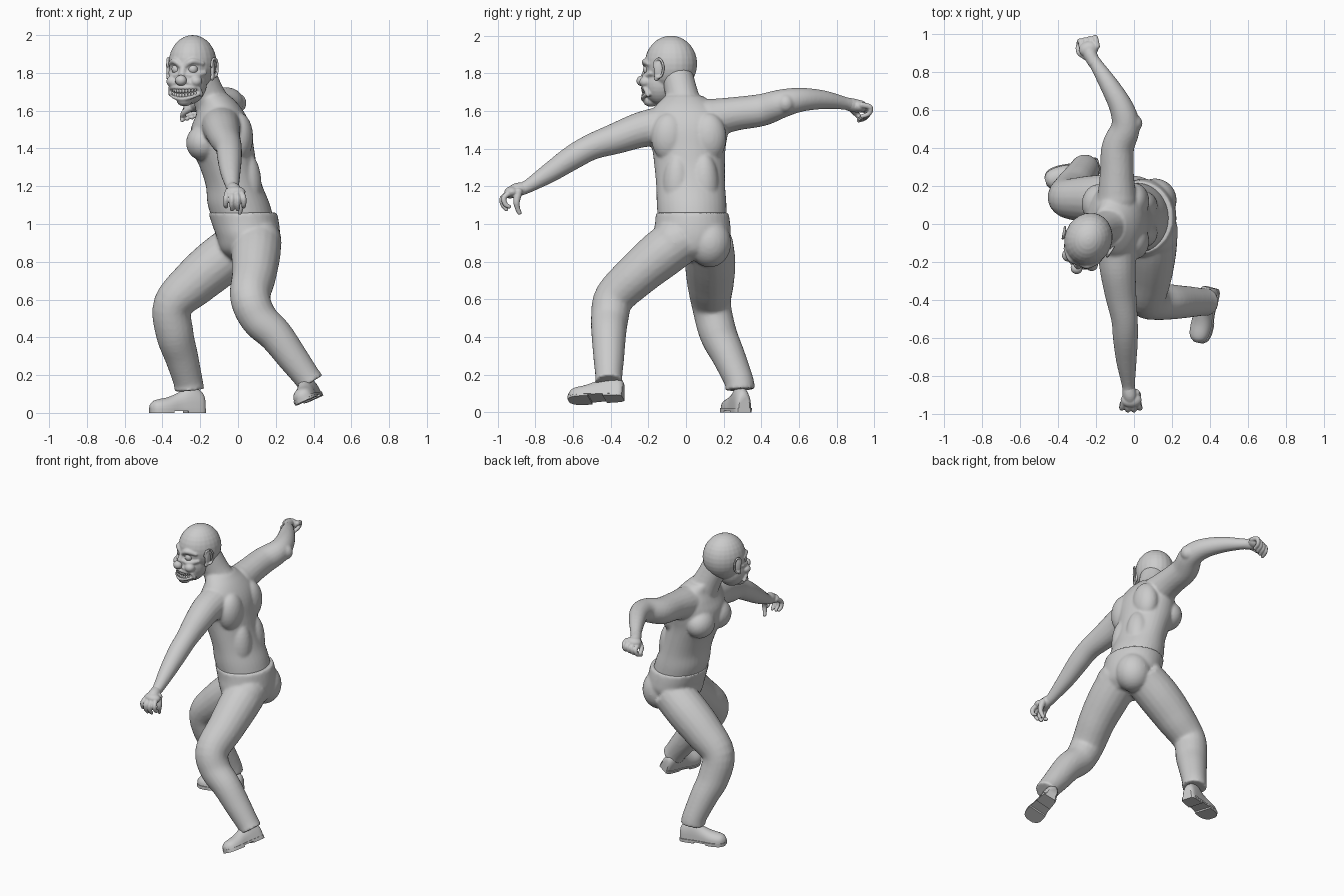
import bpy, bmesh
from math import sin, cos, pi, radians
from mathutils import Vector, Matrix

if "Cube" in bpy.data.objects:
    bpy.data.objects.remove(bpy.data.objects["Cube"])


def loft(bm, rings):
    """Skin a list of point rings and cap both ends."""
    vs = [[bm.verts.new(p) for p in ring] for ring in rings]
    n = len(vs[0])
    faces = [bm.faces.new((a[i], a[(i + 1) % n], b[(i + 1) % n], b[i]))
             for a, b in zip(vs, vs[1:]) for i in range(n)]
    faces += [bm.faces.new(vs[0][::-1]), bm.faces.new(vs[-1])]
    bmesh.ops.recalc_face_normals(bm, faces=faces)


def spline(pts, steps=5):
    """Catmull-Rom through rows of any width."""
    p = [list(q) for q in pts]
    p = [p[0]] + p + [p[-1]]
    out = []
    for i in range(1, len(p) - 2):
        for s in range(steps):
            t = s / steps
            out.append([0.5 * (2 * b + (c - a) * t + (2 * a - 5 * b + 4 * c - d) * t * t
                               + (3 * b - a - 3 * c + d) * t ** 3)
                        for a, b, c, d in zip(p[i - 1], p[i], p[i + 1], p[i + 2])])
    return out + [p[-2]]


def blob(bm, c, r, rot=0):
    r = (r, r, r) if isinstance(r, (int, float)) else r
    m = Matrix.Translation(c) @ Matrix.Rotation(radians(rot), 4, 'Z') @ Matrix.Diagonal((*r, 1))
    bmesh.ops.create_uvsphere(bm, u_segments=24, v_segments=16, radius=1, matrix=m)


def tube(bm, pts, n=20, round_ends=True):
    """Limb through (x, y, z, radius) points."""
    path = spline(pts)
    pos = [Vector(q[:3]) for q in path]
    side, old, rings = None, None, []
    for i, q in enumerate(path):
        t = (pos[min(i + 1, len(pos) - 1)] - pos[max(i - 1, 0)]).normalized()
        side = t.orthogonal().normalized() if side is None else old.rotation_difference(t) @ side
        old, up = t, t.cross(side)
        rings.append([pos[i] + q[3] * (side * cos(2 * pi * k / n) + up * sin(2 * pi * k / n))
                      for k in range(n)])
    loft(bm, rings)
    if round_ends:
        for q in (path[0], path[-1]):
            blob(bm, q[:3], q[3])


def trunk(bm, rows, n=36):
    """Stack of level ovals: (z, cx, cy, rx, ry)."""
    loft(bm, [[(cx + rx * cos(2 * pi * k / n), cy + ry * sin(2 * pi * k / n), z) for k in range(n)]
              for z, cx, cy, rx, ry in spline(rows)])


def finish(bm, name, voxel=0, smooth=0, matrix=None):
    me = bpy.data.meshes.new(name)
    bm.to_mesh(me)
    bm.free()
    ob = bpy.data.objects.new(name, me)
    bpy.context.collection.objects.link(ob)
    if matrix:
        ob.matrix_world = matrix
    if voxel:
        m = ob.modifiers.new("fuse", 'REMESH')
        m.mode, m.voxel_size, m.use_smooth_shade = 'VOXEL', voxel, True
        if smooth:
            s = ob.modifiers.new("relax", 'SMOOTH')
            s.factor, s.iterations = 0.5, smooth
    else:
        bpy.ops.object.select_all(action='DESELECT')
        ob.select_set(True)
        bpy.context.view_layer.objects.active = ob
        bpy.ops.object.shade_smooth_by_angle(angle=radians(40))
    return ob


# Torso, neck and both arms
bm = bmesh.new()
trunk(bm, [(0.98, .04, .035, .16, .18), (1.1, .005, .03, .165, .185), (1.2, -.02, .025, .15, .183),
           (1.3, -.05, .02, .152, .187), (1.4, -.08, .015, .165, .195), (1.5, -.09, .01, .16, .215),
           (1.57, -.09, .01, .135, .21), (1.63, -.10, 0, .105, .16), (1.68, -.13, -.01, .085, .10)])
tube(bm, [(-.11, 0, 1.58, .11), (-.155, -.02, 1.68, .088), (-.205, -.05, 1.8, .085)])
for s in (-1, 1):
    blob(bm, (-.185, .015 + s * .09, 1.43), (.09, .105, .095))    # chest
    blob(bm, (.005, .015 + s * .105, 1.46), (.075, .095, .13))    # shoulder blade
    blob(bm, (.045, .025 + s * .07, 1.2), (.08, .08, .18))        # lower back
tube(bm, [(-.09, -.13, 1.52, .105), (-.085, -.24, 1.5, .095), (-.07, -.37, 1.455, .083),
          (-.05, -.5, 1.41, .07), (-.045, -.6, 1.355, .066), (-.04, -.72, 1.275, .054),
          (-.03, -.84, 1.2, .036), (-.028, -.88, 1.185, .034)])
tube(bm, [(-.09, .13, 1.56, .105), (-.09, .26, 1.585, .09), (-.085, .4, 1.605, .086),
          (-.045, .51, 1.64, .076), (-.065, .61, 1.66, .064), (-.13, .73, 1.66, .05),
          (-.2, .84, 1.642, .035), (-.22, .87, 1.635, .035)])
blob(bm, (.0, .53, 1.64), (.045, .045, .05))                      # bent elbow
finish(bm, "torso_and_arms", .0085, 5)

# Trousers
bm = bmesh.new()
trunk(bm, [(1.06, .025, .033, .182, .193), (1.0, .04, .035, .178, .2), (.93, .055, .03, .168, .205),
           (.86, .06, .02, .15, .17), (.81, .06, .02, .1, .1)])
blob(bm, (.115, -.06, .9), (.115, .12, .13))
blob(bm, (.11, .125, .9), (.115, .115, .13))
tube(bm, [(.03, .12, .9, .13), (-.1, .128, .8, .135), (-.23, .13, .69, .125), (-.345, .135, .57, .105),
          (-.335, .17, .42, .1), (-.3, .225, .3, .089), (-.265, .28, .17, .078),
          (-.258, .288, .12, .08)], round_ends=False)
tube(bm, [(.1, -.01, .93, .13), (.095, -.13, .84, .13), (.085, -.26, .73, .118), (.065, -.38, .61, .107),
          (.11, -.405, .5, .1), (.2, -.41, .41, .092), (.29, -.41, .29, .082),
          (.365, -.41, .19, .072), (.385, -.41, .16, .075)], round_ends=False)
finish(bm, "trousers", .01, 4)


# Shoes: built along -y from the heel, then posed
def shoe(name, matrix):
    rows = [(.0, .03, .07), (-.02, .043, .1), (-.08, .046, .125), (-.14, .048, .09), (-.2, .056, .065),
            (-.25, .054, .055), (-.28, .042, .045), (-.298, .018, .025)]
    rows = spline(rows, 3)
    bm = bmesh.new()
    loft(bm, [[(w * cos(pi * k / 14), y, .018 + h * sin(pi * k / 14) ** .8) for k in range(15)]
              for y, w, h in rows])

    def slab(part, z0, z1, grow):
        out = [(w + grow, y) for y, w, h in part] + [(-w - grow, y) for y, w, h in reversed(part)]
        loft(bm, [[(x, y, z) for x, y in out] for z in (z0, z1)])
    slab(rows, .01, .022, .005)
    slab(rows[:8], 0, .012, .004)
    slab(rows[11:], 0, .012, .004)
    finish(name=name, bm=bm, matrix=matrix)


def turn(deg, axis):
    return Matrix.Rotation(radians(deg), 4, axis)


shoe("planted_shoe", Matrix.Translation((-.18, .31, 0)) @ turn(-73, 'Z'))
shoe("lifted_shoe", Matrix.Translation((.415, -.335, .075)) @ turn(-14, 'Z') @ turn(3, 'X') @ turn(-24, 'Y'))

# Hands: palm, four curled fingers and a thumb
bm = bmesh.new()
tube(bm, [(-.029, -.86, 1.19, .033), (-.022, -.9, 1.18, .037), (-.018, -.935, 1.165, .03)])
blob(bm, (-.015, -.925, 1.17), (.055, .04, .03))
for i in range(4):
    x, f = -.057 + .028 * i, .015 * abs(i - 1.5)
    tube(bm, [(x * .8 - .008, -.93, 1.17, .016), (x * 1.1, -.978 + f * .5, 1.14, .0145),
              (x * 1.15, -.982 + f, 1.105, .013), (x * 1.1, -.962 + f, 1.07 + f, .011)], 12)
tube(bm, [(.01, -.89, 1.17, .022), (.02, -.9, 1.12, .018), (.015, -.895, 1.085, .014),
          (.01, -.885, 1.06, .012)], 12)
finish(bm, "lowered_hand", .005, 1)

bm = bmesh.new()
tube(bm, [(-.21, .85, 1.64, .033), (-.23, .89, 1.63, .036), (-.24, .925, 1.625, .032)])
blob(bm, (-.238, .92, 1.625), (.052, .042, .033), 15)
for i in range(4):
    x, y, z = -.195 - .026 * i, .945 - .006 * i, 1.632 - .007 * i
    tube(bm, [(x, y - .01, z, .016), (x - .008, y + .033, z - .012, .0145),
              (x - .016, y + .028, z - .045, .013), (x - .022, y - .008, z - .06, .012)], 12)
tube(bm, [(-.25, .88, 1.615, .02), (-.285, .9, 1.59, .016), (-.295, .925, 1.565, .013)], 12)
finish(bm, "raised_hand", .005, 1)

# Head, modelled facing -y and turned to its place
HEAD = Matrix.Translation((-.24, -.08, 1.85)) @ turn(-22, 'Z')
bm = bmesh.new()
blob(bm, (0, 0, 0), (.125, .142, .15))
blob(bm, (0, -.058, -.1), (.098, .098, .118))
blob(bm, (0, -.115, -.195), (.042, .042, .032))                   # chin
tube(bm, [(0, -.13, -.01, .016), (0, -.148, -.06, .02)])          # nose bridge
for s in (-1, 1):
    tube(bm, [(s * .014, -.137, -.012, .013), (s * .05, -.13, .012, .016), (s * .092, -.09, 0, .012)])
    tube(bm, [(s * .025, -.14, -.06, .012), (s * .06, -.12, -.065, .018), (s * .095, -.075, -.05, .014)])
    blob(bm, (s * .066, -.118, -.095), (.034, .034, .03))         # cheek
    tube(bm, [(s * .03, -.15, -.1, .01), (s * .075, -.12, -.125, .012), (s * .088, -.095, -.165, .011)])
for mid, end in ((-.128, -.128), (-.188, -.152)):                 # lips
    tube(bm, [(.094 * sin(a), -.06 - .094 * cos(a), end + (mid - end) * cos(a) ** 2, .011)
              for a in (-.95, -.5, 0, .5, .95)], 12)
finish(bm, "head", .006, 2, HEAD)

bm = bmesh.new()
blob(bm, (0, -.166, -.09), (.031, .029, .028))
finish(bm, "round_nose", 0, 0, HEAD)

bm = bmesh.new()
for s in (-1, 1):
    blob(bm, (s * .046, -.112, -.03), .027)
finish(bm, "eyes", 0, 0, HEAD)

bm = bmesh.new()
for s in (-1, 1):
    blob(bm, (s * .122, -.02, -.03), (.012, .026, .05), s * 20)
    rim = [(s * (.132 + .006 * cos(a)), -.018 + .03 * cos(a), -.022 + .05 * sin(a), .007)
           for a in [radians(d) for d in range(-130, 171, 30)]]
    tube(bm, rim, 10)
    blob(bm, (s * .125, -.033, -.075), (.01, .014, .016))         # lobe
finish(bm, "ears", .005, 1, HEAD)

# Two rows of bared teeth
bm = bmesh.new()
for i in range(10):
    a = radians(-45 + 10 * i)
    lift = .018 * sin(a) ** 2
    for z, h in ((-.144, .014), (-.17, .012)):
        blob(bm, (.092 * sin(a), -.06 - .092 * cos(a), z + lift), (.0085, .008, h), -i * 10 + 45)
finish(bm, "teeth", 0, 0, HEAD)
